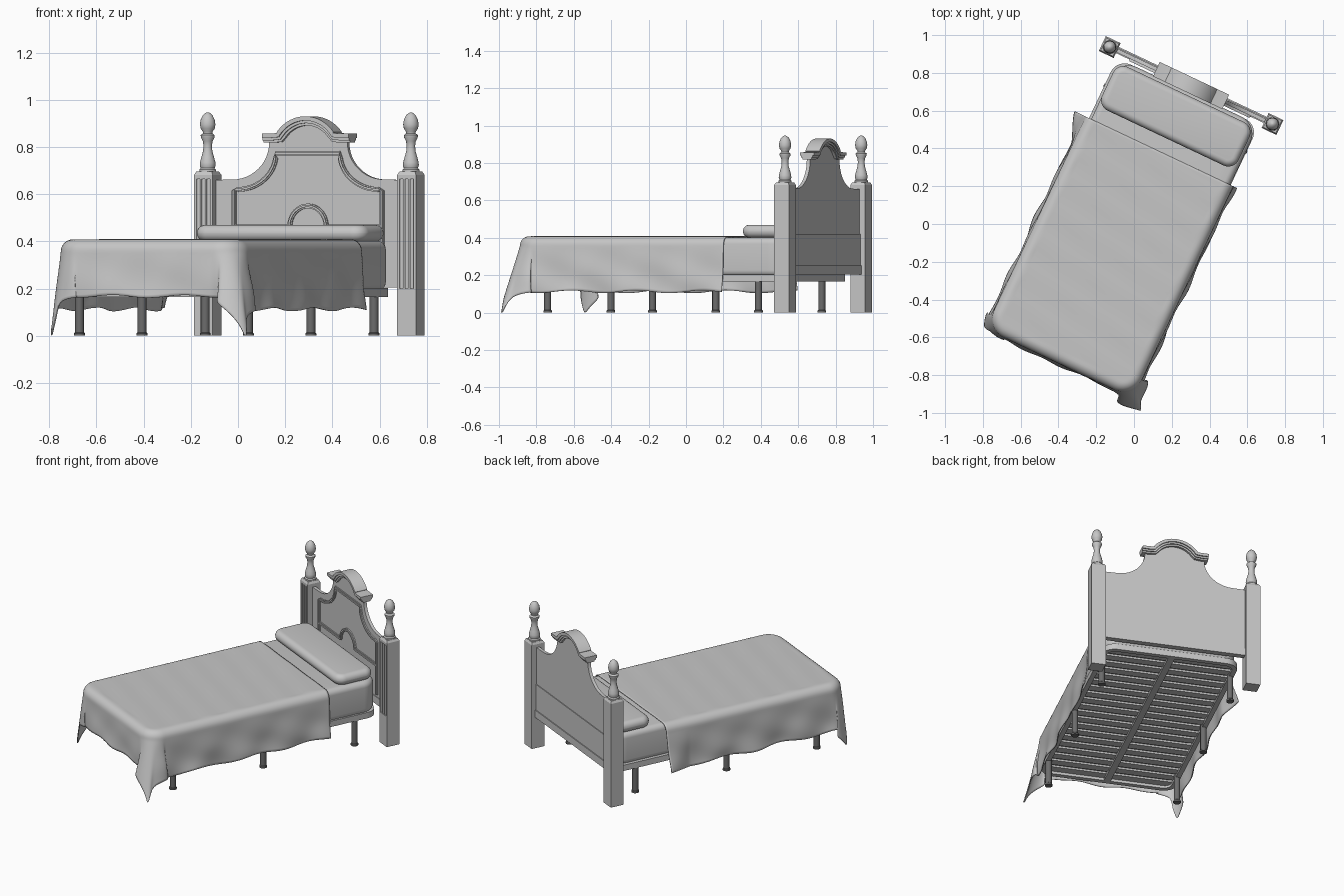
import bpy, bmesh
from math import sin, cos, pi, radians, hypot
from mathutils import Vector

cube = bpy.data.objects.get("Cube")
if cube:
    bpy.data.objects.remove(cube, do_unlink=True)

TURN = radians(-25.3)      # the whole bed stands at an angle
HX, HY = -0.04, 0.792      # headboard centre


def material(name, v):
    m = bpy.data.materials.new(name)
    m.use_nodes = True
    m.diffuse_color = (v, v, v, 1)
    m.node_tree.nodes["Principled BSDF"].inputs["Base Color"].default_value = (v, v, v, 1)
    return m


LIGHT = material("light_grey", 0.57)
DARK = material("dark_grey_metal", 0.15)


def finish(name, bm, mat, smooth=True, fix=True):
    if fix:
        bmesh.ops.recalc_face_normals(bm, faces=bm.faces)
    me = bpy.data.meshes.new(name)
    bm.to_mesh(me)
    bm.free()
    me.materials.append(mat)
    ob = bpy.data.objects.new(name, me)
    bpy.context.collection.objects.link(ob)
    ob.rotation_euler.z = TURN
    if smooth:
        bpy.ops.object.select_all(action='DESELECT')
        ob.select_set(True)
        bpy.context.view_layer.objects.active = ob
        bpy.ops.object.shade_smooth_by_angle(angle=radians(40))
    return ob


def loft(name, rings, mat=LIGHT, loop=False, smooth=True):
    """Skin a list of equal closed rings; cap both ends unless looped."""
    bm = bmesh.new()
    vs = [[bm.verts.new(p) for p in r] for r in rings]
    n = len(vs[0])
    for a, b in zip(vs, vs[1:] + vs[:1] if loop else vs[1:]):
        for i in range(n):
            j = (i + 1) % n
            bm.faces.new((a[i], a[j], b[j], b[i]))
    if not loop:
        bm.faces.new(vs[0])
        bm.faces.new(vs[-1])
    return finish(name, bm, mat, smooth)


def box(name, x0, x1, y0, y1, z0, z1):
    ring = [(x0, y0), (x1, y0), (x1, y1), (x0, y1)]
    return loft(name, [[(x, y, z) for x, y in ring] for z in (z0, z1)], smooth=False)


def lathe(name, x, y, profile, mat, n=20):
    return loft(name, [[(x + r * cos(2 * pi * i / n), y + r * sin(2 * pi * i / n), z)
                        for i in range(n)] for r, z in profile], mat)


def round_rect(x0, x1, y0, y1, r, z, n=8):
    pts = []
    for k, (cx, cy) in enumerate(((x1 - r, y1 - r), (x0 + r, y1 - r), (x0 + r, y0 + r), (x1 - r, y0 + r))):
        for i in range(n + 1):
            a = pi / 2 * (k + i / n)
            pts.append((cx + r * cos(a), cy + r * sin(a), z))
    return pts


def cushion(name, x0, x1, y0, y1, z0, z1, corner, edge, steps=6):
    rings = []
    for zc, start in ((z0 + edge, -pi / 2), (z1 - edge, 0)):
        for i in range(steps + 1):
            a = start + pi / 2 * i / steps
            d = edge * (1 - cos(a))
            rings.append(round_rect(x0 + d, x1 - d, y0 + d, y1 - d, corner - d, zc + edge * sin(a)))
    return loft(name, rings)


def panel(name, outline, y0, y1):
    return loft(name, [[(HX + x, HY + y, z) for x, z in outline] for y in (y0, y1)])


def band(name, path, width, y0, y1, shift=0):
    """Flat moulding that follows a path on the headboard."""
    rings = []
    for i, p in enumerate(path):
        a, b = Vector(path[max(i - 1, 0)]), Vector(path[min(i + 1, len(path) - 1)])
        t = (b - a).normalized()
        nrm = Vector((-t.y, t.x))
        lo, hi = Vector(p) + nrm * (shift - width / 2), Vector(p) + nrm * (shift + width / 2)
        rings.append([(HX + q.x, HY + y, q.y) for q, y in ((lo, y0), (hi, y0), (hi, y1), (lo, y1))])
    return loft(name, rings)


def scoop(cx, cz, rx, rz, n=12):
    return [(cx - rx * sin(pi / 2 * i / n), cz - rz * cos(pi / 2 * i / n)) for i in range(n + 1)]


def mirrored(half):
    """Complete a right-hand half path, running left to right."""
    return [(-x, z) for x, z in half] + [(x, z) for x, z in reversed(half) if x > 0]


# Headboard panel, with scooped shoulders and an arched top
R = 0.1466
arch = [(R * sin(a), 0.911 - R + R * cos(a)) for a in (1.02 * (1 - i / 12) for i in range(13))]
crest = mirrored([(0.203, 0.838), (0.16, 0.838)] + arch)
top = mirrored([(0.46, 0.206), (0.46, 0.66)] + scoop(0.356, 0.82, 0.173, 0.158) + [(0.18, 0.838)] + arch)
panel("headboard_panel", top, -0.01, 0.01)
box("headboard_bottom_rail", HX - 0.44, HX + 0.44, HY - 0.015, HY + 0.021, 0.204, 0.252)
box("headboard_back_board", HX - 0.44, HX + 0.44, HY, HY + 0.015, 0.252, 0.42)

# Cornice in stepped layers
band("cornice_top", crest, 0.018, -0.042, 0.042, 0.01)
band("cornice_middle", crest, 0.012, -0.034, 0.034, -0.004)
band("cornice_bottom", crest, 0.012, -0.026, 0.026, -0.014)

# Raised mouldings on the headboard front
frame_path = mirrored([(0.347, 0.27), (0.347, 0.615)] + scoop(0.33, 0.772, 0.18, 0.152))
inner_arch = mirrored([(0.347, 0.462), (0.088, 0.462)] +
                      [(0.085 * cos(a), 0.465 + 0.085 * sin(a)) for a in (pi / 2 * i / 10 for i in range(11))])
for name, path in (("frame_moulding", frame_path), ("arch_moulding", inner_arch)):
    band(name, path, 0.02, -0.017, -0.008)
    band(name + "_bead", path, 0.009, -0.023, -0.008)

# Posts with fluted fronts, caps and turned finials
H = 0.0435
fluted = [(-H, -H)]
for c in (-0.024, 0, 0.024):
    fluted += [(c - 0.008 * cos(pi * i / 6), -H + 0.008 * sin(pi * i / 6)) for i in range(7)]
fluted += [(H, -H), (H, H), (-H, H)]
finial = [(0.036, 0.69), (0.036, 0.704), (0.03, 0.71), (0.034, 0.722), (0.033, 0.735), (0.027, 0.757),
          (0.02, 0.782), (0.018, 0.805), (0.021, 0.825), (0.029, 0.84), (0.03, 0.85), (0.02, 0.858),
          (0.021, 0.865), (0.03, 0.878), (0.033, 0.895), (0.03, 0.915), (0.021, 0.934), (0.01, 0.944), (0.002, 0.947)]
for side, s in (("right", -1), ("left", 1)):
    px = HX + s * 0.4765
    box(side + "_post_base", px - H, px + H, HY - H, HY + H, 0, 0.2)
    loft(side + "_post_shaft", [[(px + x, HY + y, z) for x, y in fluted] for z in (0.2, 0.665)])
    loft(side + "_post_cap", [[(px + a * k, HY + b * k, z) for a, b in ((-1, -1), (1, -1), (1, 1), (-1, 1))]
                              for k, z in ((H, 0.665), (H, 0.682), (0.036, 0.696))], smooth=False)
    lathe(side + "_finial", px, HY, finial, LIGHT)

# Bed base: rim, slats and centre bar, on metal legs
X0, X1, Y0, Y1 = -0.455, 0.375, -0.81, 0.755
rim = [round_rect(X0 + d, X1 - d, Y0 + d, Y1 - d, 0.08 - d, z)
       for d, z in ((0, 0.165), (0, 0.203), (0.03, 0.203), (0.03, 0.165))]
loft("base_rim", rim, loop=True)
SLATS = 20
for i in range(SLATS):
    y = Y0 + 0.06 + (Y1 - Y0 - 0.12) * i / (SLATS - 1)
    box("slat", X0 + 0.025, X1 - 0.025, y - 0.026, y + 0.026, 0.18, 0.194)
box("centre_bar", -0.06, -0.02, Y0 + 0.02, Y1 - 0.02, 0.165, 0.185)
for x in (-0.436, 0.356):
    for y in (-0.65, -0.03, 0.597):
        lathe("leg", x, y, [(0.023, 0), (0.023, 0.01), (0.019, 0.014), (0.019, 0.19)], DARK, 16)

# Mattress and pillow
cushion("mattress", -0.442, 0.372, -0.81, 0.757, 0.192, 0.402, 0.1, 0.035)
cushion("pillow", -0.443, 0.356, 0.483, 0.737, 0.4, 0.469, 0.06, 0.034)

# Bedspread: a flat cloth folded over the mattress edges, with hanging corners
EDGE, ROUND, TOP, HEAD = 0.05, 0.06, 0.408, 0.405
BX0, BX1, BY0 = -0.475 + EDGE, 0.39 - EDGE, -0.838 + EDGE
SIDE, FOOT, NX, NY = 0.325, 0.27, 110, 120
bm = bmesh.new()


def drape(a, b):
    qx, qy = min(max(a, BX0 + ROUND), BX1 - ROUND), max(b, BY0 + ROUND)
    dx, dy = a - qx, b - qy
    dist = hypot(dx, dy)
    s = dist - ROUND
    if s <= 0:
        return (a, b, TOP + 0.0015 * sin(14 * a + 31 * b) * sin(9 * a - 5 * b))
    nx, ny = dx / dist, dy / dist
    corner = 2 * abs(nx * ny)
    bend = min(s / EDGE, pi / 2)
    hang = max(0, s - EDGE * pi / 2)
    flare = 0.05 + corner * (0.28 if a > 0 else 0.08)
    if a < BX0 and b > 0.25:
        flare += 0.18 * (b - 0.25) / 0.155
    folds = 0.025 * sin(21 * b + 9 * a) + 0.02 * sin(27 * a - 13 * b + 1)
    out = ROUND + EDGE * sin(bend) + hang * (flare + folds * (1 - corner))
    # pleats swing sideways around the corners
    swing = hang * 0.1 * sin(2 * pi * corner)
    z = TOP - EDGE * (1 - cos(bend)) - hang * (1 + 0.03 * sin(19 * a + 16 * b) * (1 - corner))
    return (qx + nx * out - ny * swing, qy + ny * out + nx * swing, max(z, 0.004))


ax0, ax1, by0 = BX0 - SIDE, BX1 + SIDE, BY0 - FOOT
grid = [[bm.verts.new(drape(ax0 + (ax1 - ax0) * i / NX, by0 + (HEAD - by0) * j / NY))
         for j in range(NY + 1)] for i in range(NX + 1)]
for i in range(NX):
    for j in range(NY):
        bm.faces.new((grid[i][j], grid[i + 1][j], grid[i + 1][j + 1], grid[i][j + 1]))
spread = finish("bedspread", bm, LIGHT, fix=False)
mod = spread.modifiers.new("thickness", 'SOLIDIFY')
mod.thickness = 0.005
mod.offset = -1
